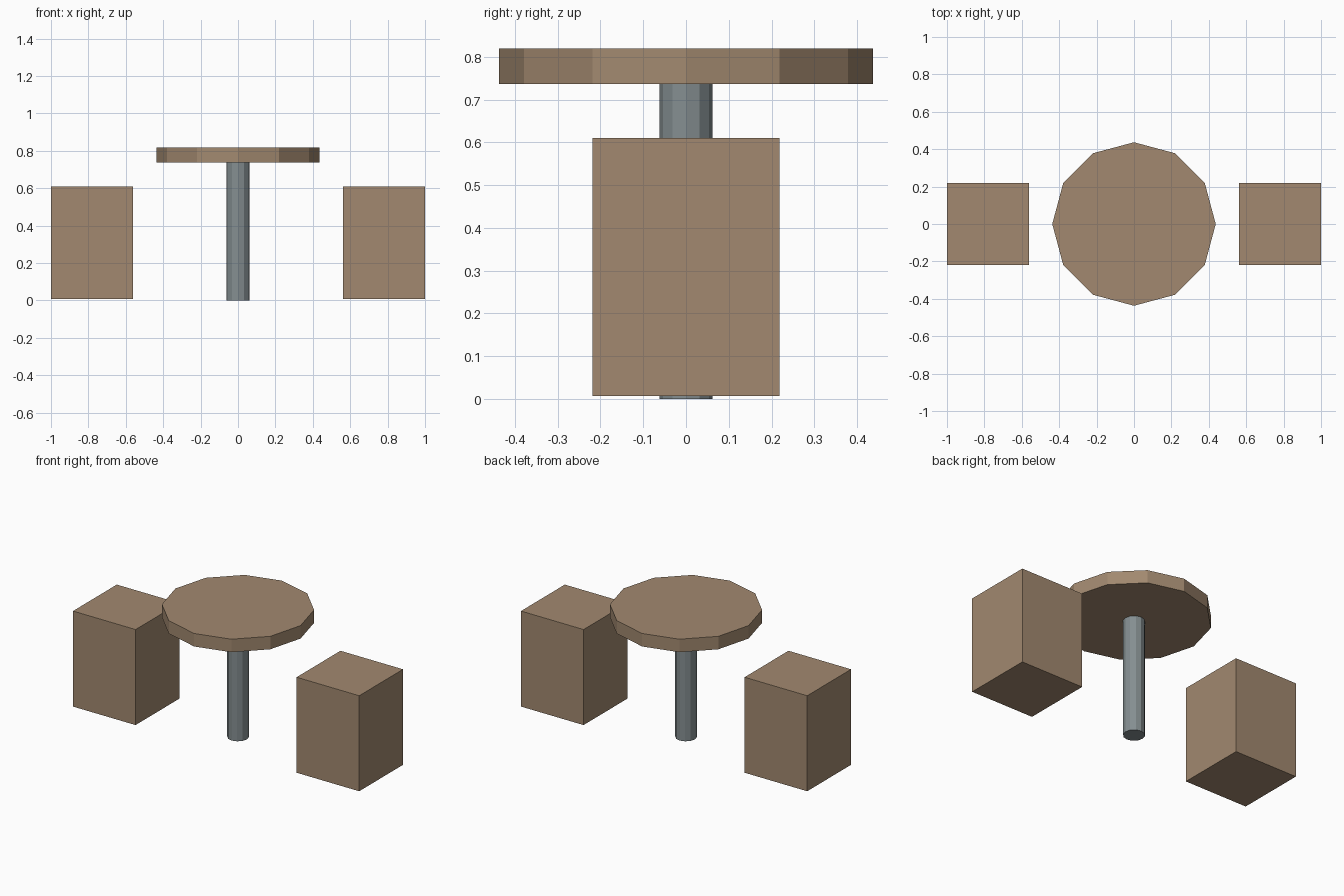
import bpy

if "Cube" in bpy.data.objects:
    bpy.data.objects.remove(bpy.data.objects["Cube"])


def material(name, colour):
    m = bpy.data.materials.new(name)
    m.diffuse_color = colour
    m.use_nodes = True
    m.node_tree.nodes["Principled BSDF"].inputs["Base Color"].default_value = m.diffuse_color
    return m


wood = material("wood", (0.36, 0.25, 0.16, 1))
steel = material("steel", (0.23, 0.27, 0.28, 1))


def finish(name, mat):
    ob = bpy.context.object
    ob.name = name
    ob.data.materials.append(mat)
    return ob


def disc(name, radius, z0, z1, mat):
    # twelve-sided cylinder turned so that a corner lies on each axis
    bpy.ops.mesh.primitive_cylinder_add(vertices=12, radius=radius, depth=z1 - z0,
                                        location=(0, 0, (z0 + z1) / 2))
    return finish(name, mat)


def block(name, x, width, z0, z1, mat):
    bpy.ops.mesh.primitive_cube_add(size=1, location=(x, 0, (z0 + z1) / 2))
    ob = finish(name, mat)
    ob.scale = (width, width, z1 - z0)
    bpy.ops.object.transform_apply(location=False, rotation=False, scale=True)
    return ob


# Round table on a single post
disc("table_top", 0.437, 0.737, 0.819, wood)
disc("table_post", 0.062, 0.0, 0.737, steel)

# Block stools on either side
for side, sign in (("left", -1), ("right", 1)):
    block(side + "_stool", sign * 0.781, 0.437, 0.007, 0.61, wood)
